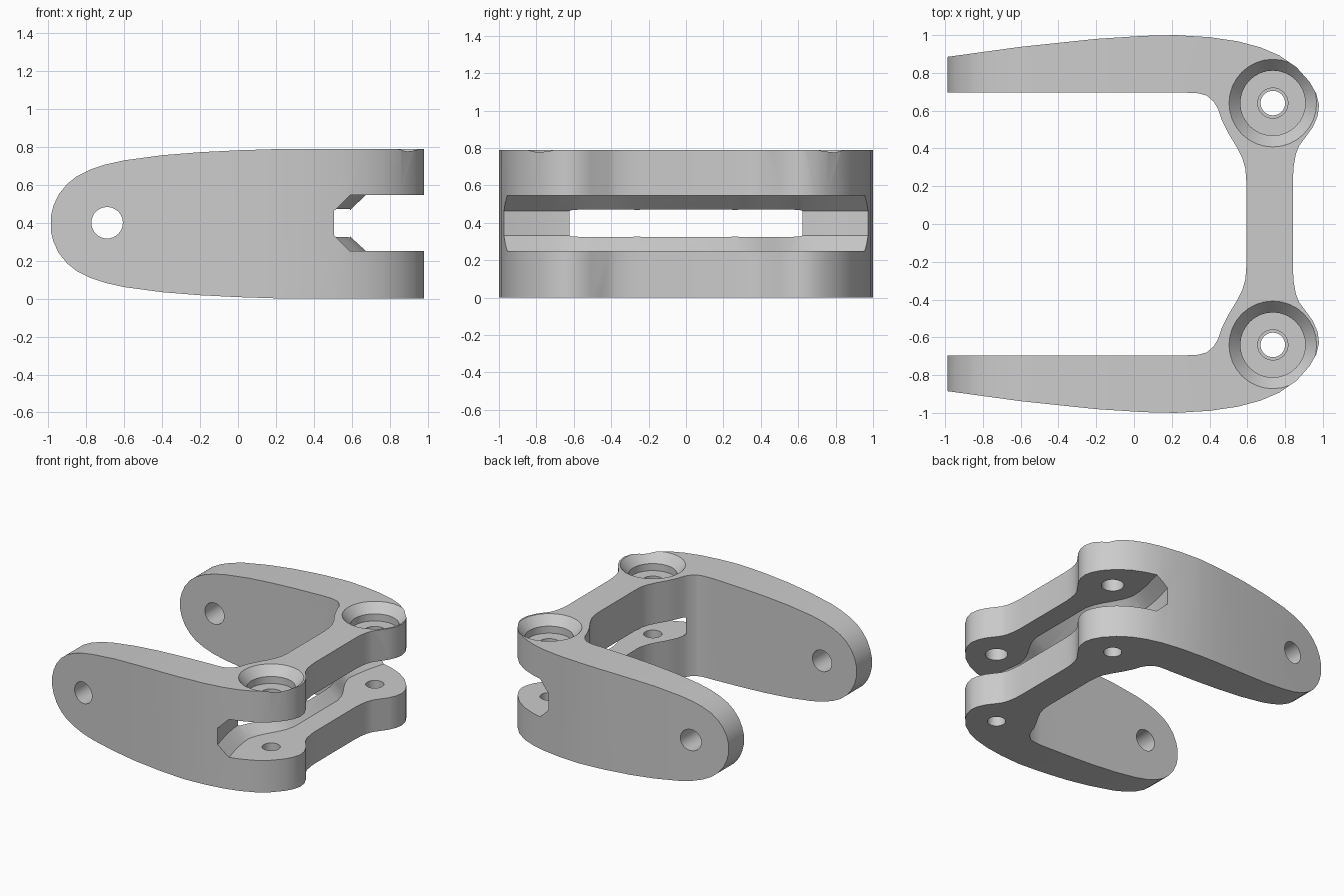
import bpy, bmesh, math
from mathutils import Matrix

cube = bpy.data.objects.get("Cube")
if cube:
    bpy.data.objects.remove(cube, do_unlink=True)

HEIGHT, MID = 0.79, 0.395
BORE_X, BORE_Y = 0.735, 0.64

steel = bpy.data.materials.new("plain_grey")
steel.use_nodes = True
steel.diffuse_color = (0.6, 0.6, 0.6, 1)
steel.node_tree.nodes["Principled BSDF"].inputs["Base Color"].default_value = (0.6, 0.6, 0.6, 1)


def loft(name, rings):
    """Closed solid through a stack of matching rings."""
    bm = bmesh.new()
    loops = [[bm.verts.new(p) for p in ring] for ring in rings]
    for a, b in zip(loops, loops[1:]):
        for i in range(len(a)):
            j = (i + 1) % len(a)
            bm.faces.new((a[i], a[j], b[j], b[i]))
    bm.faces.new(loops[0])
    bm.faces.new(loops[-1])
    bmesh.ops.recalc_face_normals(bm, faces=bm.faces)
    mesh = bpy.data.meshes.new(name)
    bm.to_mesh(mesh)
    bm.free()
    mesh.materials.append(steel)
    obj = bpy.data.objects.new(name, mesh)
    bpy.context.collection.objects.link(obj)
    return obj


def turned(name, profile, matrix, sides=32):
    """Round solid from (radius, height) pairs."""
    turns = [2 * math.pi * i / sides for i in range(sides)]
    obj = loft(name, [[(r * math.cos(t), r * math.sin(t), z) for t in turns] for r, z in profile])
    obj.data.transform(matrix)
    return obj


def mirrored(points):
    return points + [(x, -y) for x, y in reversed(points)]


def combine(body, tool, operation):
    mod = body.modifiers.new(operation.lower(), 'BOOLEAN')
    mod.object, mod.operation, mod.solver = tool, operation, 'EXACT'
    bpy.context.view_layer.objects.active = body
    bpy.ops.object.modifier_apply(modifier=mod.name)
    bpy.data.objects.remove(tool, do_unlink=True)


# Plan of one half: web inside, arm, rounded corner, web outside
half = [(0.595, 0.22), (0.59, 0.29), (0.575, 0.345), (0.545, 0.405), (0.5, 0.48),
        (0.465, 0.55), (0.445, 0.61), (0.42, 0.65), (0.385, 0.68), (0.34, 0.692),
        (0.28, 0.695), (-0.987, 0.695), (-0.987, 0.885), (-0.6, 0.938), (-0.2, 0.98),
        (0.05, 0.996), (0.22, 1.0), (0.4, 0.989), (0.55, 0.967), (0.67, 0.935),
        (0.77, 0.892), (0.86, 0.83), (0.93, 0.752), (0.965, 0.69), (0.98, 0.63),
        (0.972, 0.57), (0.945, 0.51), (0.875, 0.415), (0.857, 0.37), (0.846, 0.31),
        (0.842, 0.25)]
plan = mirrored(half)
body = loft("fork_bracket", [[(x, y, z) for x, y in plan] for z in (0, HEIGHT)])

# Rounded side shape of the arms
edge = [(-0.987, 0.04), (-0.973, 0.095), (-0.945, 0.155), (-0.9, 0.21), (-0.85, 0.25),
        (-0.78, 0.285), (-0.7, 0.312), (-0.6, 0.334), (-0.4, 0.361), (-0.2, 0.377),
        (0, 0.387), (0.25, 0.395), (1.2, 0.395)]
side_rings = [[(x, y, MID + h) for x, h in mirrored(edge)] for y in (-1.2, 1.2)]
combine(body, loft("side_shape", side_rings), 'INTERSECT')

# Slot between the two decks, with sloped lips
wall = [(0.585, 0.27), (0.565, 0.345), (0.535, 0.405), (0.49, 0.48), (0.455, 0.55),
        (0.436, 0.62), (0.443, 0.7), (0.46, 0.8), (0.505, 0.97), (0.54, 1.1), (1.3, 1.1)]
levels = [(0.09, 0.25), (0, 0.333), (0, 0.462), (0.09, 0.547)]
slot_rings = [[(x + shift, y, z) for x, y in mirrored(wall)] for shift, z in levels]
combine(body, loft("slot_cutter", slot_rings), 'DIFFERENCE')

# Counterbores and bolt holes through both decks
for s in (-1, 1):
    place = Matrix.Translation((BORE_X, s * BORE_Y, 0))
    combine(body, turned("countersink_cutter", [(0.08, 0.4), (0.08, 0.665), (0.172, 0.665),
                                                (0.172, 0.72), (0.232, HEIGHT), (0.24, 0.81)],
                         place), 'DIFFERENCE')
    combine(body, turned("bolt_cutter", [(0.065, -0.1), (0.065, 0.42)], place), 'DIFFERENCE')

# Pivot hole across both arms
across = Matrix.Translation((-0.69, 0, 0.4)) @ Matrix.Rotation(math.pi / 2, 4, 'X')
combine(body, turned("pivot_cutter", [(0.083, -1.2), (0.083, 1.2)], across), 'DIFFERENCE')

bpy.ops.object.select_all(action='DESELECT')
body.select_set(True)
bpy.context.view_layer.objects.active = body
bpy.ops.object.shade_smooth_by_angle(angle=math.radians(25))
